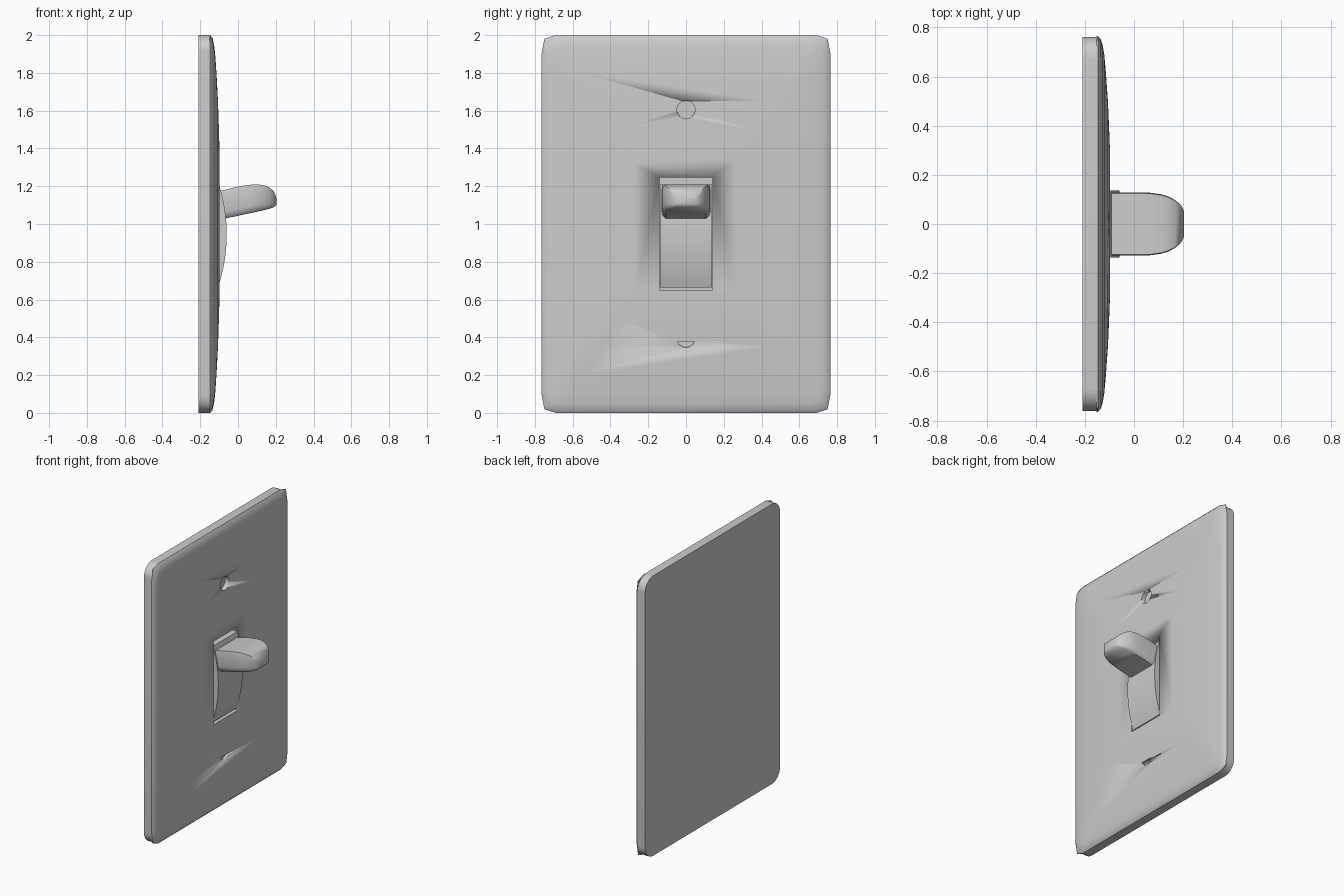
import bpy, bmesh, math

if "Cube" in bpy.data.objects:
    bpy.data.objects.remove(bpy.data.objects["Cube"])


def loft(name, rings, angle=35):
    """Skin a closed solid through rings of equal point count."""
    bm = bmesh.new()
    vs = [[bm.verts.new(p) for p in r] for r in rings]
    n = len(rings[0])
    for a, b in zip(vs, vs[1:]):
        for i in range(n):
            j = (i + 1) % n
            bm.faces.new((a[i], a[j], b[j], b[i]))
    bm.faces.new(vs[0][::-1])
    bm.faces.new(vs[-1])
    bmesh.ops.recalc_face_normals(bm, faces=bm.faces)
    me = bpy.data.meshes.new(name)
    bm.to_mesh(me)
    bm.free()
    ob = bpy.data.objects.new(name, me)
    bpy.context.collection.objects.link(ob)
    bpy.ops.object.select_all(action='DESELECT')
    ob.select_set(True)
    bpy.context.view_layer.objects.active = ob
    bpy.ops.object.shade_smooth_by_angle(angle=math.radians(angle))
    return ob


def rounded(hy, hz, r, seg):
    """Rounded rectangle outline in y, z."""
    pts = []
    for k, (sy, sz) in enumerate([(1, 1), (-1, 1), (-1, -1), (1, -1)]):
        for i in range(seg + 1):
            a = math.pi / 2 * (k + i / seg)
            pts.append((sy * (hy - r) + r * math.cos(a),
                        sz * (hz - r) + r * math.sin(a)))
    return pts


def cutter(name, outline, x0, zc, target):
    ob = loft(name, [[(x, y, zc + z) for y, z in outline] for x in (x0, 0.1)])
    ob.hide_render = True
    m = target.modifiers.new(name, 'BOOLEAN')
    m.operation = 'DIFFERENCE'
    m.solver = 'EXACT'
    m.object = ob
    bpy.context.view_layer.objects.active = target
    bpy.ops.object.modifier_apply(modifier=name)
    bpy.data.objects.remove(ob)


# Backing slab with rounded corners
slab = rounded(0.762, 1.0, 0.09, 8)
loft("plate_back", [[(x, y, 1 + z) for y, z in slab] for x in (-0.21, -0.147)])

# Domed face: concentric rings with clipped, nearly square corners
corner = [(0.765, 0.90), (0.75, 0.98), (0.69, 1.0)]
outline = (corner + [(-y, z) for y, z in corner[::-1]]
           + [(-y, -z) for y, z in corner] + [(y, -z) for y, z in corner[::-1]])
dome = [(1, -0.152), (1, -0.147), (0.985, -0.135), (0.95, -0.127), (0.9, -0.121),
        (0.8, -0.114), (0.65, -0.106), (0.5, -0.101), (0.36, -0.097)]
face = loft("plate_face", [[(x, s * y, 1 + s * z) for y, z in outline] for s, x in dome])

# Toggle slot and screw holes
cutter("slot", [(0.14, 0.298), (-0.14, 0.298), (-0.14, -0.298), (0.14, -0.298)],
       -0.145, 0.947, face)
circle = [(0.048 * math.cos(a), 0.048 * math.sin(a))
          for a in [math.tau * i / 24 for i in range(24)]]
cutter("upper_hole", circle, -0.135, 1.605, face)
half = [(0.048 * math.cos(a), 0.048 * math.sin(a))
        for a in [math.pi + 0.35 + (math.pi - 0.7) * i / 12 for i in range(13)]]
cutter("lower_hole", half, -0.125, 0.395, face)

# Curved rocker behind the lever
R, zc = 0.88, 0.945
arc = [(-0.06 - R + math.sqrt(R * R - d * d), zc + d)
       for d in [-0.282 + 0.547 * i / 24 for i in range(25)]]
profile = [(-0.149, arc[0][1])] + arc + [(-0.149, arc[-1][1])]
loft("rocker", [[(x, y, z) for x, z in profile] for y in (-0.137, 0.137)])

# Lever: stations of (x, half width, bottom z, top z)
stations = [(-0.10, 0.129, 1.022, 1.174), (-0.03, 0.129, 1.037, 1.191),
            (0.03, 0.129, 1.050, 1.203), (0.07, 0.127, 1.058, 1.208),
            (0.11, 0.121, 1.067, 1.209), (0.14, 0.112, 1.074, 1.204),
            (0.165, 0.099, 1.080, 1.194), (0.185, 0.083, 1.087, 1.178),
            (0.197, 0.067, 1.094, 1.158), (0.204, 0.050, 1.103, 1.135)]
rings = []
for x, w, zb, zt in stations:
    h = zt - zb
    right = [(w * 0.97, zt), (w, zt - h * 0.12), (w, zb + h * 0.25),
             (w * 0.95, zb + h * 0.09), (w * 0.83, zb)]
    rings.append([(x, y, z) for y, z in right] + [(x, -y, z) for y, z in right[::-1]])
loft("lever", rings, 40)
